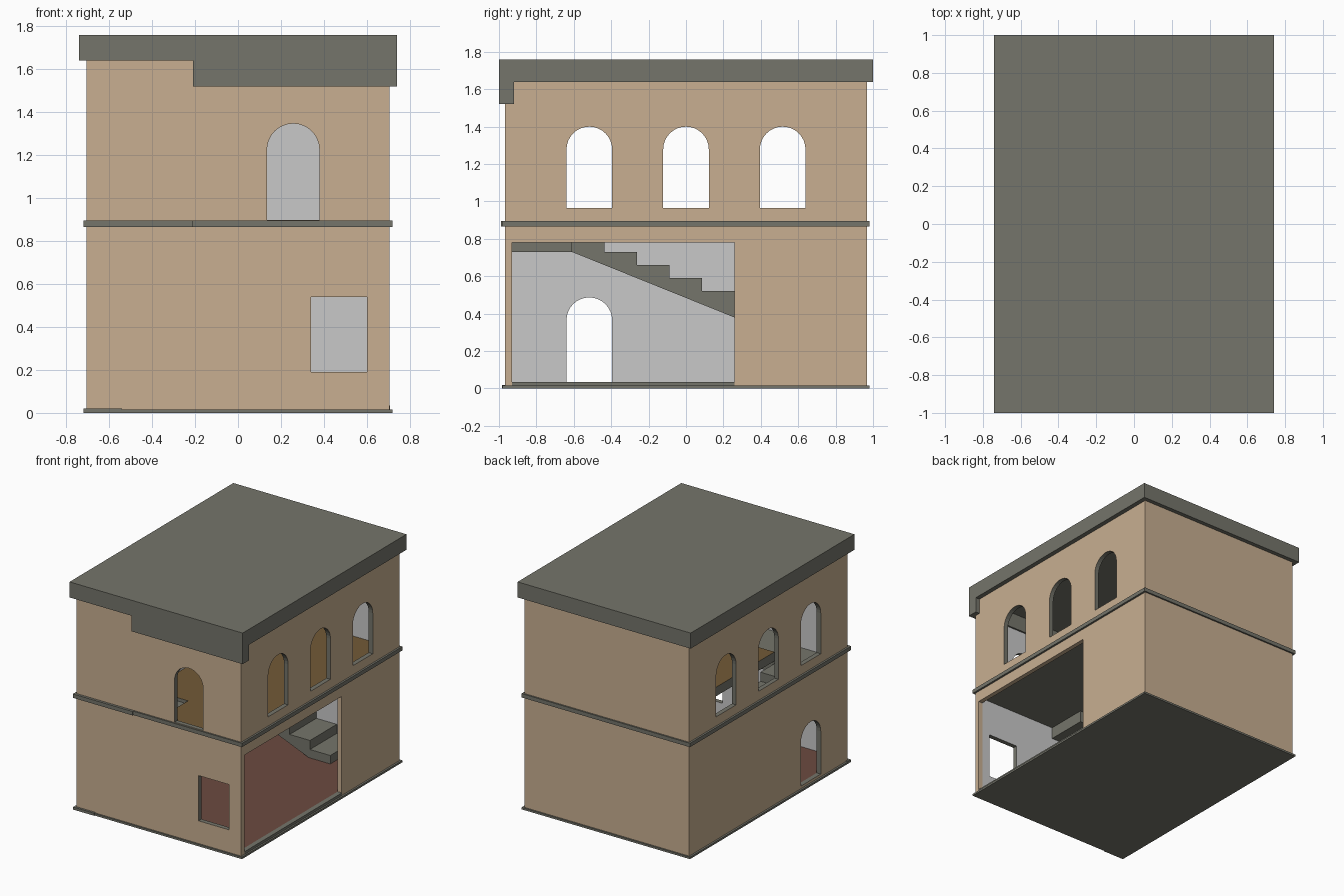
import bpy, bmesh, math
from mathutils import Vector

cube = bpy.data.objects.get("Cube")
if cube:
    bpy.data.objects.remove(cube, do_unlink=True)


def material(name, r, g, b):
    m = bpy.data.materials.new(name)
    m.use_nodes = True
    m.diffuse_color = (r, g, b, 1)
    bsdf = next(n for n in m.node_tree.nodes if n.type == 'BSDF_PRINCIPLED')
    bsdf.inputs["Base Color"].default_value = (r, g, b, 1)
    return m


TAN = material("tan render", .578, .429, .283)
TRIM = material("grey stone", .178, .178, .147)
PLASTER = material("pale plaster", .584, .584, .584)
RED = material("red floor", .15, .069, .051)
WOOD = material("brown floor", .17, .102, .038)

# Main dimensions: outer and inner half sizes, stair setting out
OX, OY, IX, IY = .705, .968, .67, .933
GROUND, UPPER, EAVES = .035, .89, 1.64
RUN, RISE, WELL, TURN = .1737, .07, -.33, .606


def add(name, bm, *mats):
    bmesh.ops.recalc_face_normals(bm, faces=bm.faces)
    me = bpy.data.meshes.new(name)
    bm.to_mesh(me)
    bm.free()
    ob = bpy.data.objects.new(name, me)
    for m in mats:
        me.materials.append(m)
    bpy.context.collection.objects.link(ob)
    return ob


def box(name, x, y, z, mat, top=None):
    bm = bmesh.new()
    bmesh.ops.create_cube(bm, size=1)
    for v in bm.verts:
        v.co = Vector([r[0] if c < 0 else r[1] for c, r in zip(v.co, (x, y, z))])
    ob = add(name, bm, mat, *([top] if top else []))
    if top:
        for p in ob.data.polygons:
            p.material_index = int(p.normal.z > .5)
    return ob


def prism(name, points, along, mat):
    """Extrude a closed outline of 3D points along a vector."""
    bm = bmesh.new()
    face = bm.faces.new([bm.verts.new(p) for p in points])
    out = bmesh.ops.extrude_face_region(bm, geom=[face])
    verts = [g for g in out["geom"] if isinstance(g, bmesh.types.BMVert)]
    bmesh.ops.translate(bm, verts=verts, vec=along)
    return add(name, bm, mat)


def arch(name, centre, bottom, top, start, depth, axis):
    """Round-headed cutter running along x or y."""
    r = .122
    outline = [(-r, bottom), (r, bottom)]
    for i in range(17):
        a = math.pi * i / 16
        outline.append((r * math.cos(a), top - r + r * math.sin(a)))
    if axis == 'x':
        return prism(name, [(start, centre + u, z) for u, z in outline], (depth, 0, 0), TRIM)
    return prism(name, [(centre + u, start, z) for u, z in outline], (0, depth, 0), TRIM)


# Wall shell with room void, arches, window and wide side opening
walls = box("walls", (-OX, OX), (-OY, OY), (.012, EAVES + .01), TAN)
cutters = [box("room_cutter", (-IX, IX), (-IY, IY), (-.1, 1.8), PLASTER)]
for i, y in enumerate((-.517, 0, .517)):
    cutters.append(arch(f"side_arch_cutter_{i}", y, .965, 1.4, -1, 2, 'x'))
cutters += [
    arch("door_cutter", -.517, GROUND, .487, -1, .6, 'x'),
    arch("front_arch_cutter", .257, .898, 1.347, -1.2, .5, 'y'),
    box("front_window_cutter", (.34, .6), (-1.2, -.8), (.19, .54), TRIM),
    box("opening_cutter", (.5, 1), (-.93, .26), (.015, .78), TAN),
]
for c in cutters:
    c.hide_render = True
    c.hide_viewport = False
    mod = walls.modifiers.new(c.name, 'BOOLEAN')
    mod.operation = 'DIFFERENCE'
    mod.solver = 'EXACT'
    mod.object = c
bpy.context.view_layer.update()
graph = bpy.context.evaluated_depsgraph_get()
cut = bpy.data.meshes.new_from_object(walls.evaluated_get(graph))
walls.modifiers.clear()
walls.data = cut
for c in cutters:
    bpy.data.objects.remove(c, do_unlink=True)

# Colour walls: tan outside, plaster inside, stone in the window reveals
cut.materials.clear()
for m in (TAN, PLASTER, TRIM):
    cut.materials.append(m)
for p in cut.polygons:
    c, n = p.center, p.normal
    outer = (abs(n.x) > .9 and abs(abs(c.x) - OX) < .003) or (abs(n.y) > .9 and abs(abs(c.y) - OY) < .003)
    inner = (abs(n.x) > .9 and abs(abs(c.x) - IX) < .003) or (abs(n.y) > .9 and abs(abs(c.y) - IY) < .003)
    wide = c.x > .6 and c.z < .8
    p.material_index = 0 if outer else 1 if inner else 0 if wide else 2

# Base, ground floor and threshold
box("base_slab", (-.72, .72), (-.98, .98), (0, .015), TRIM)
box("base_front_step", (-.72, -.54), (-.985, -.95), (0, .02), TRIM)
box("ground_floor", (-IX, IX), (-IY, IY), (.01, GROUND), TRIM, RED)
box("threshold", (IX, OX + .002), (-.93, .26), (.01, GROUND), TRIM)

# Upper floor around the stair well
box("upper_floor", (WELL, IX), (-.61, IY), (.82, UPPER), TRIM, WOOD)
box("upper_floor_front", (0, IX), (-IY, -.61), (.82, UPPER), TRIM, WOOD)

# Stone band between the storeys
band = (.865, .895)
for side, x in (("right", -.72), ("left", .69)):
    box(f"{side}_band", (x, x + .03), (-.98, .98), band, TRIM)
box("back_band", (-.72, .72), (.95, .98), band, TRIM)
box("front_band", (-.72, .72), (-.98, -.95), band, TRIM)
box("front_band_thick", (-.72, -.21), (-.988, -.95), band, TRIM)

# Roof slab and deep front fascia
box("roof", (-.74, .74), (-1, 1), (EAVES, 1.76), TRIM)
box("front_fascia", (-.21, .74), (-1, -.92), (1.52, EAVES + .01), TRIM)


def flight(name, start, heading, across, steps):
    """Sawtooth stair with a sloping underside."""
    base, pts = start[2], []
    for i in range(steps):
        pts += [(i * RUN, base + i * RISE), (i * RUN, base + (i + 1) * RISE)]
    end, top = steps * RUN, base + steps * RISE
    pts += [(end, top), (end, top - RISE)]
    pts += [(RUN, base)] if base < .1 else [(0, base - RISE)]
    s, h = Vector(start), Vector(heading)
    prism(name, [s + h * d + Vector((0, 0, z - base)) for d, z in pts], across, TRIM)


# Stairs turning round the back and right-hand walls
flight("lower_stair", (WELL + 4 * RUN, TURN, .03), (-1, 0, 0), (0, IY - TURN, 0), 4)
box("back_landing", (-IX, WELL), (TURN, IY), (.24, .31), TRIM)
flight("main_stair", (WELL, TURN, .31), (0, -1, 0), (-IX - WELL, 0, 0), 7)
box("front_landing", (-IX, WELL), (-IY, -.61), (.73, .8), TRIM)
box("top_step", (WELL, 0), (-IY, -.61), (.73, .865), TRIM)
